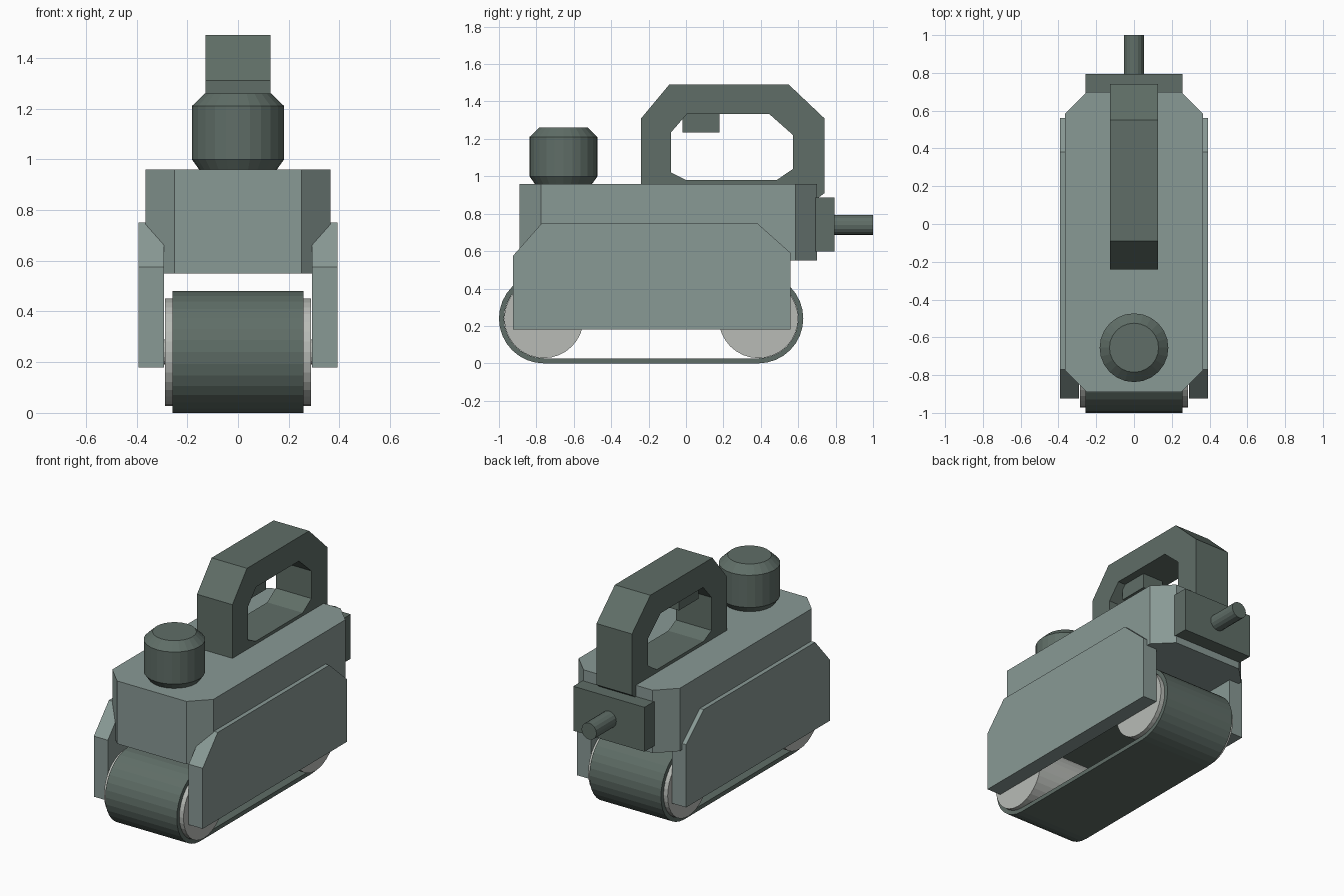
import bpy, bmesh
from math import sin, cos, pi
from mathutils import Vector

if "Cube" in bpy.data.objects:
    bpy.data.objects.remove(bpy.data.objects["Cube"])


def material(name, rgb):
    m = bpy.data.materials.new(name)
    m.diffuse_color = (*rgb, 1)
    m.use_nodes = True
    m.node_tree.nodes["Principled BSDF"].inputs["Base Color"].default_value = m.diffuse_color
    return m


LIGHT = material("light_green_grey", (0.25, 0.32, 0.30))
DARK = material("dark_green_grey", (0.115, 0.155, 0.135))
METAL = material("pale_metal", (0.48, 0.50, 0.47))


def finish(name, bm, mat):
    bmesh.ops.recalc_face_normals(bm, faces=bm.faces)
    me = bpy.data.meshes.new(name)
    bm.to_mesh(me)
    bm.free()
    me.materials.append(mat)
    ob = bpy.data.objects.new(name, me)
    bpy.context.collection.objects.link(ob)
    return ob


def to_axis(axis, p, h):
    """Place profile point p at height h along the axis."""
    return {"X": Vector((h, p[0], p[1])), "Y": Vector((p[0], h, p[1])),
            "Z": Vector((p[0], p[1], h))}[axis]


def prism(name, pts, lo, hi, axis, mat):
    bm = bmesh.new()
    a = [bm.verts.new(to_axis(axis, p, lo)) for p in pts]
    b = [bm.verts.new(to_axis(axis, p, hi)) for p in pts]
    bm.faces.new(a)
    bm.faces.new(b)
    for i in range(len(pts)):
        j = (i + 1) % len(pts)
        bm.faces.new((a[i], a[j], b[j], b[i]))
    return finish(name, bm, mat)


def ring_prism(name, outer, inner, w, mat):
    """Closed band along x between two profiles with equal point counts."""
    bm = bmesh.new()
    loops = [[bm.verts.new(to_axis("X", p, h)) for p in pts]
             for pts, h in ((outer, -w), (outer, w), (inner, w), (inner, -w))]
    n = len(outer)
    for k in range(4):
        a, b = loops[k], loops[(k + 1) % 4]
        for i in range(n):
            j = (i + 1) % n
            bm.faces.new((a[i], a[j], b[j], b[i]))
    return finish(name, bm, mat)


def circle(cx, cy, r, n):
    return [(cx + r * cos(2 * pi * i / n), cy + r * sin(2 * pi * i / n)) for i in range(n)]


def box(name, x, y0, y1, z0, z1, mat):
    return prism(name, [(y0, z0), (y1, z0), (y1, z1), (y0, z1)], -x, x, "X", mat)


# Main body with cut vertical corners
prism("body", [(-0.25, -0.89), (0.25, -0.89), (0.365, -0.775), (0.365, 0.585),
               (0.25, 0.70), (-0.25, 0.70), (-0.365, 0.585), (-0.365, -0.775)],
      0.55, 0.96, "Z", LIGHT)

# Side plates
plate = [(-0.925, 0.18), (0.56, 0.18), (0.56, 0.59), (0.38, 0.75), (-0.77, 0.75), (-0.925, 0.575)]
for side, s in (("left", -1), ("right", 1)):
    prism(side + "_side_plate", plate, s * 0.292, s * 0.393, "X", LIGHT)

# Sanding belt around two rollers
FRONT, REAR, ZC, N = -0.76, 0.387, 0.24, 16


def stadium(r):
    pts = [(REAR + r * sin(pi * i / N), ZC - r * cos(pi * i / N)) for i in range(N + 1)]
    return pts + [(FRONT - r * sin(pi * i / N), ZC + r * cos(pi * i / N)) for i in range(N + 1)]


ring_prism("belt", stadium(0.24), stadium(0.213), 0.258, DARK)
for end, y in (("front", FRONT), ("rear", REAR)):
    prism(end + "_roller", circle(y, ZC, 0.212, 32), -0.287, 0.287, "X", METAL)
    prism(end + "_axle", circle(y, ZC, 0.05, 16), -0.31, 0.31, "X", METAL)

# Front knob, revolved with bevelled ends
bm = bmesh.new()
rings = [[bm.verts.new((x, y, z)) for x, y in circle(0, -0.655, r, 24)]
         for r, z in ((0.15, 0.955), (0.182, 1.0), (0.182, 1.21), (0.13, 1.26))]
for a, b in zip(rings, rings[1:]):
    for i in range(24):
        j = (i + 1) % 24
        bm.faces.new((a[i], a[j], b[j], b[i]))
bm.faces.new(rings[0])
bm.faces.new(rings[-1])
finish("front_knob", bm, DARK)

# Loop handle and trigger
ring_prism("handle",
           [(-0.24, 0.93), (-0.24, 1.31), (-0.09, 1.49), (0.55, 1.49),
            (0.74, 1.31), (0.74, 0.91), (0.62, 0.82), (-0.10, 0.82)],
           [(-0.08, 1.02), (-0.08, 1.235), (0.005, 1.333), (0.445, 1.333),
            (0.573, 1.22), (0.573, 1.04), (0.485, 0.98), (0.0, 0.98)], 0.128, DARK)
box("trigger", 0.075, -0.02, 0.18, 1.235, 1.36, DARK)

# Rear block with cable stub
box("rear_block", 0.257, 0.62, 0.795, 0.597, 0.887, DARK)
prism("cable_stub", circle(0, 0.74, 0.054, 16), 0.75, 1.0, "Y", DARK)
